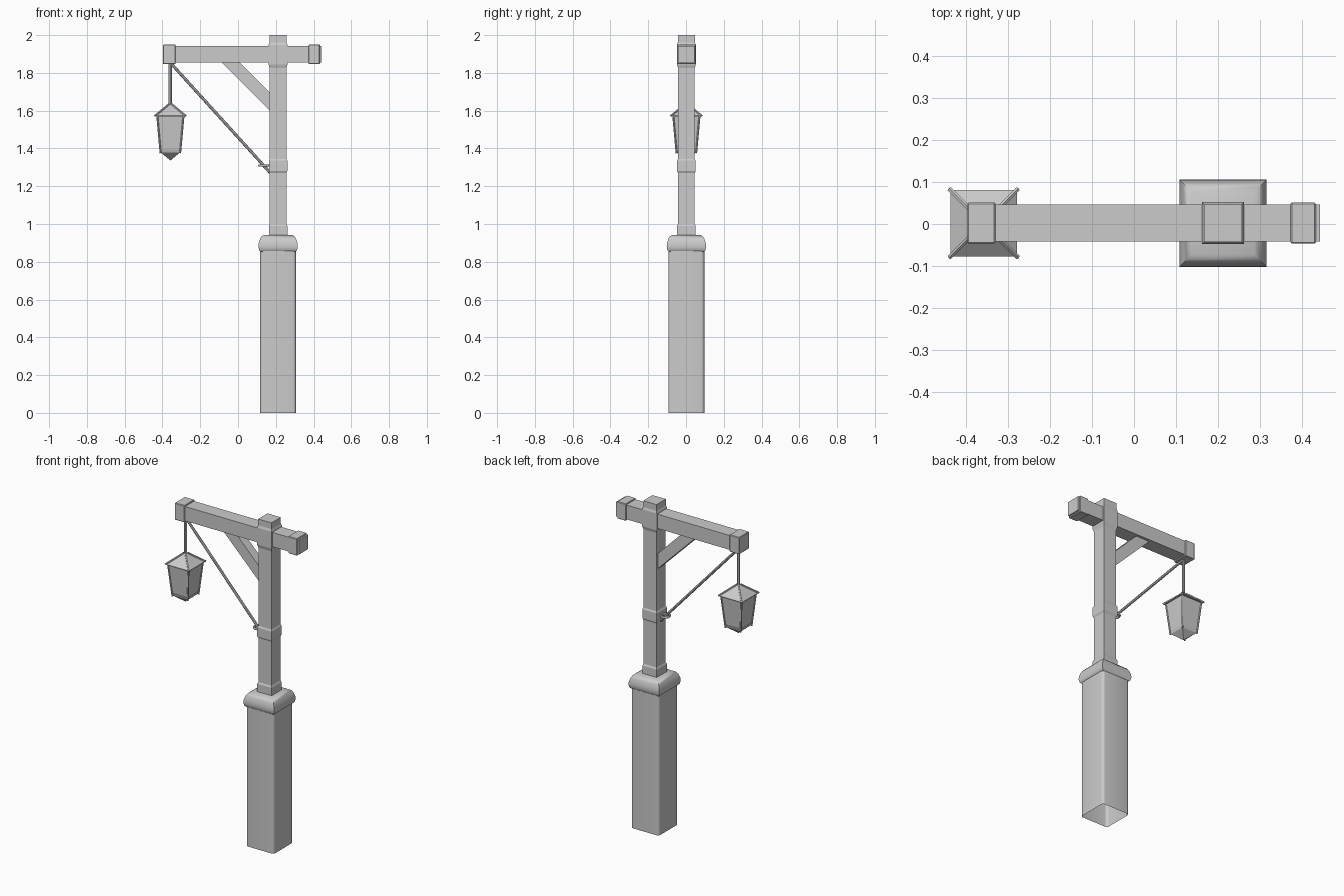
import bpy, bmesh, math
from mathutils import Vector

cube = bpy.data.objects.get("Cube")
if cube:
    bpy.data.objects.remove(cube)

GREY = (0.6, 0.6, 0.6, 1)
mat = bpy.data.materials.new("plain grey")
mat.use_nodes = True
mat.diffuse_color = GREY
mat.node_tree.nodes["Principled BSDF"].inputs["Base Color"].default_value = GREY

POST_X, LAMP_X, CY = 0.212, -0.358, 0.002


def finish(bm, name, smooth=False, recalc=True):
    if recalc:
        bmesh.ops.recalc_face_normals(bm, faces=bm.faces)
    mesh = bpy.data.meshes.new(name)
    bm.to_mesh(mesh)
    bm.free()
    mesh.materials.append(mat)
    ob = bpy.data.objects.new(name, mesh)
    bpy.context.collection.objects.link(ob)
    if smooth:
        bpy.ops.object.select_all(action="DESELECT")
        ob.select_set(True)
        bpy.context.view_layer.objects.active = ob
        bpy.ops.object.shade_smooth_by_angle(angle=math.radians(40))
    return ob


def square_ring(half, radius, steps):
    """Square outline, with rounded corners when radius is above zero."""
    pts = []
    for k in range(4):
        a0 = k * math.pi / 2
        cx = math.copysign(half - radius, math.cos(a0 + math.pi / 4))
        cy = math.copysign(half - radius, math.sin(a0 + math.pi / 4))
        for s in range(steps + 1):
            a = a0 + s / max(steps, 1) * math.pi / 2
            r = radius if steps else 0
            pts.append((cx + r * math.cos(a), cy + r * math.sin(a)))
    return pts


def square_loft(name, x, profile, radius=0, steps=0, bottom=True, smooth=False):
    """Stack square rings given as (half width, height)."""
    bm = bmesh.new()
    rings = [[bm.verts.new((x + px, CY + py, z)) for px, py in square_ring(h, radius, steps)]
             for h, z in profile]
    n = len(rings[0])
    for low, high in zip(rings, rings[1:]):
        for i in range(n):
            j = (i + 1) % n
            bm.faces.new((low[i], low[j], high[j], high[i]))
    bm.faces.new(rings[-1])
    if bottom:
        bm.faces.new(rings[0][::-1])
    return finish(bm, name, smooth, recalc=False)


def box(name, x0, x1, half_y, z0, z1, bevel=0):
    bm = bmesh.new()
    bmesh.ops.create_cube(bm, size=1)
    for v in bm.verts:
        v.co = ((x0 + x1) / 2 + v.co.x * (x1 - x0), CY + v.co.y * 2 * half_y,
                (z0 + z1) / 2 + v.co.z * (z1 - z0))
    if bevel:
        bmesh.ops.bevel(bm, geom=bm.edges[:], offset=bevel, segments=1, affect="EDGES")
    return finish(bm, name)


def rod(name, a, b, radius, sides=8):
    a, b = Vector(a), Vector(b)
    bm = bmesh.new()
    bmesh.ops.create_cone(bm, cap_ends=True, segments=sides, radius1=radius,
                          radius2=radius, depth=(b - a).length)
    turn = (b - a).to_track_quat("Z", "Y")
    for v in bm.verts:
        v.co = turn @ v.co + (a + b) / 2
    return finish(bm, name, smooth=True)


# Stone pedestal, open underneath, and its rounded cap
square_loft("pedestal", POST_X, [(0.095, 0), (0.095, 0.86)], 0.016, 4, bottom=False, smooth=True)
square_loft("pedestal_cap", POST_X, [(0.09, 0.852), (0.1, 0.86), (0.104, 0.878), (0.103, 0.897),
                                     (0.095, 0.922), (0.086, 0.936), (0.075, 0.942)], smooth=True)

# Timber post with flared collars
square_loft("post", POST_X, [(0.049, 0.94), (0.049, 0.99), (0.044, 1.0), (0.044, 1.27),
                             (0.049, 1.28), (0.049, 1.335), (0.044, 1.345), (0.044, 1.825),
                             (0.05, 1.845), (0.05, 1.948), (0.045, 1.962), (0.045, 2.0)])

# Cross beam and its end bands
box("beam", -0.39, 0.443, 0.044, 1.855, 1.943)
box("beam_band_right", -0.397, -0.33, 0.049, 1.846, 1.95, 0.003)
box("beam_band_left", 0.373, 0.433, 0.049, 1.846, 1.95, 0.003)

# Diagonal brace
bm = bmesh.new()
outline = [(-0.09, 1.86), (0.005, 1.86), (0.175, 1.688), (0.175, 1.595)]
face = bm.faces.new([bm.verts.new((x, CY - 0.028, z)) for x, z in outline])
side = bmesh.ops.extrude_face_region(bm, geom=[face])
bmesh.ops.translate(bm, vec=(0, 0.056, 0),
                    verts=[g for g in side["geom"] if isinstance(g, bmesh.types.BMVert)])
finish(bm, "brace")

# Stay line, hanging rod and tie ring
rod("stay_line", (LAMP_X + 0.008, CY, 1.845), (0.17, CY, 1.272), 0.008)
rod("hanging_rod", (LAMP_X, CY, 1.85), (LAMP_X, CY, 1.62), 0.009)
bpy.ops.mesh.primitive_torus_add(major_radius=0.025, minor_radius=0.007, major_segments=16,
                                 minor_segments=6, location=(0.138, CY, 1.31))
ring = bpy.context.object
ring.name = "tie_ring"
ring.data.materials.append(mat)
bpy.ops.object.shade_smooth_by_angle(angle=math.radians(60))

# Lantern: pointed base, tapered body, pitched roof
square_loft("lantern_base", LAMP_X, [(0.001, 1.337), (0.05, 1.378), (0.055, 1.395)])
square_loft("lantern_body", LAMP_X, [(0.053, 1.39), (0.07, 1.575)])
square_loft("lantern_roof", LAMP_X, [(0.079, 1.57), (0.079, 1.574), (0.008, 1.634)])

# Lantern corner bars and roof ribs
for sx in (-1, 1):
    for sy in (-1, 1):
        def corner(half, z):
            return (LAMP_X + sx * half, CY + sy * half, z)
        tag = ("left" if sx > 0 else "right") + ("_back" if sy > 0 else "_front")
        rod("lantern_bar_" + tag, corner(0.052, 1.375), corner(0.07, 1.575), 0.005, 6)
        rod("roof_rib_" + tag, corner(0.081, 1.573), corner(0.008, 1.634), 0.006, 6)
